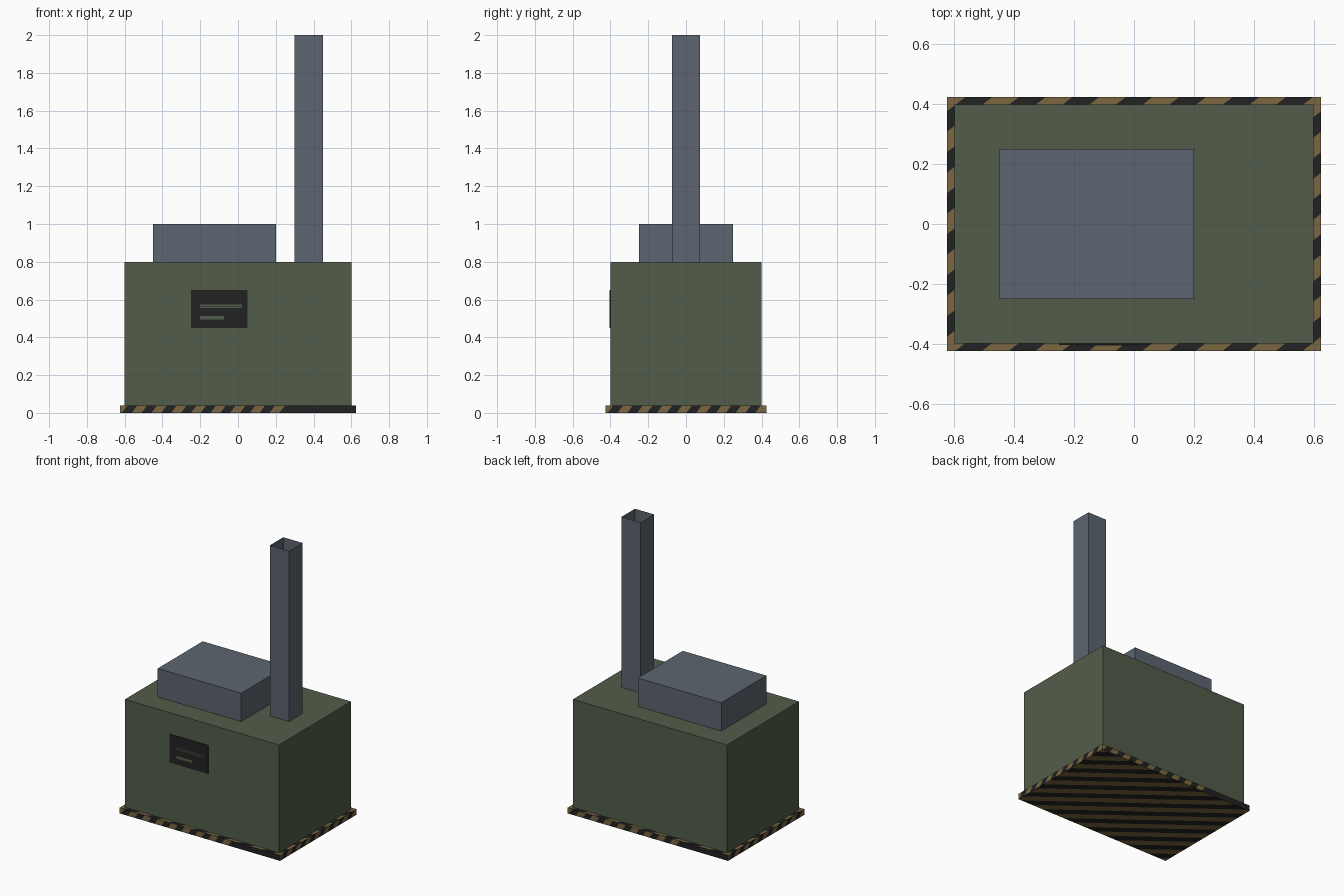
import bpy, bmesh, math
from mathutils import Vector

if "Cube" in bpy.data.objects:
    bpy.data.objects.remove(bpy.data.objects["Cube"])


def material(name, rgb):
    m = bpy.data.materials.new(name)
    lin = [((c / 255 + 0.055) / 1.055) ** 2.4 for c in rgb]
    m.diffuse_color = (*lin, 1)
    m.use_nodes = True
    m.node_tree.nodes["Principled BSDF"].inputs["Base Color"].default_value = m.diffuse_color
    return m


GREEN = material("olive_green", (82, 93, 74))
GREY = material("slate_grey", (93, 101, 112))
BLACK = material("near_black", (34, 34, 34))
TAN = material("dull_yellow", (123, 103, 65))


def finish(bm, name, *mats):
    mesh = bpy.data.meshes.new(name)
    bm.to_mesh(mesh)
    bm.free()
    for m in mats:
        mesh.materials.append(m)
    obj = bpy.data.objects.new(name, mesh)
    bpy.context.collection.objects.link(obj)
    return obj


def box_mesh(lo, hi):
    bm = bmesh.new()
    bmesh.ops.create_cube(bm, size=1)
    lo, hi = Vector(lo), Vector(hi)
    for v in bm.verts:
        v.co = (lo + hi) / 2 + v.co * (hi - lo)
    bm.normal_update()
    return bm


def box(name, lo, hi, mat):
    return finish(box_mesh(lo, hi), name, mat)


# Main cabinet and top housing
box("cabinet", (-0.6, -0.4, 0.04), (0.6, 0.4, 0.8), GREEN)
box("top_housing", (-0.45, -0.25, 0.8), (0.2, 0.25, 1.0), GREY)

# Chimney: thin square tube, open at both ends
bm = box_mesh((0.3, -0.075, 0.8), (0.45, 0.075, 2.0))
caps = [f for f in bm.faces if abs(f.normal.z) > 0.5]
bmesh.ops.delete(bm, geom=caps, context='FACES_ONLY')
finish(bm, "chimney", GREY)

# Front display with thin readout bars
box("display", (-0.25, -0.404, 0.45), (0.05, -0.4, 0.65), BLACK)
for i, (x1, z0, z1) in enumerate([(0.02, 0.567, 0.573), (0.02, 0.556, 0.562),
                                  (-0.075, 0.494, 0.514)]):
    box(f"readout_bar_{i + 1}", (-0.2, -0.406, z0), (x1, -0.404, z1), GREEN)

# Base plate with diagonal hazard stripes cut into every face
bm = box_mesh((-0.625, -0.425, 0), (0.625, 0.425, 0.04))
bmesh.ops.split_edges(bm, edges=bm.edges[:])
bm.normal_update()
UP = Vector((0, 0, 1))
for n in [Vector(d) for d in ((1, 0, 0), (-1, 0, 0), (0, 1, 0),
                              (0, -1, 0), (0, 0, 1), (0, 0, -1))]:
    if n.z:
        a, offset = Vector((5.6, -7.3 * n.z, 0)), 0.0
    else:
        a = UP.cross(n) * 9.6 - UP * 7.2
        offset = (0.625 if n.y else 0.425) * 9.6 - 0.35

    def on_side():
        return [f for f in bm.faces if f.normal.dot(n) > 0.9]

    for k in range(-16, 17):
        level = k / 2 + 0.25 - offset
        faces = on_side()
        geom = set(faces)
        for f in faces:
            geom.update(f.edges)
            geom.update(f.verts)
        bmesh.ops.bisect_plane(bm, geom=list(geom), dist=1e-6,
                               plane_co=a * level / a.length_squared, plane_no=a)
        bm.normal_update()
    for f in on_side():
        t = a.dot(f.calc_center_median()) + offset
        f.material_index = 1 if abs(t - round(t)) < 0.25 else 0
finish(bm, "striped_base", TAN, BLACK)
